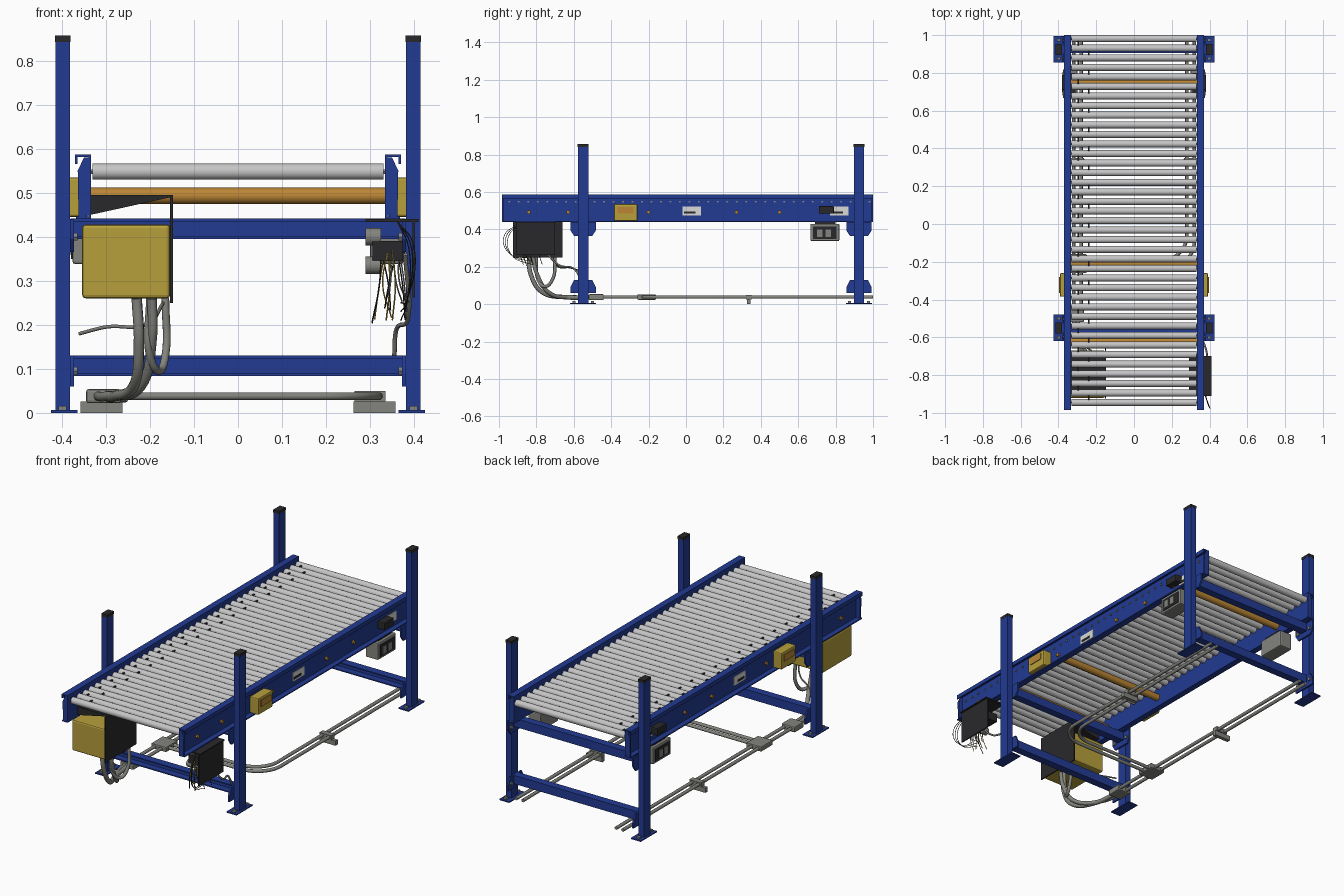
import bpy, bmesh, math, random
from mathutils import Vector, Matrix

if "Cube" in bpy.data.objects:
    bpy.data.objects.remove(bpy.data.objects["Cube"])

random.seed(4)


def mat(name, r, g, b):
    m = bpy.data.materials.new(name)
    m.diffuse_color = (r, g, b, 1)
    m.use_nodes = True
    m.node_tree.nodes["Principled BSDF"].inputs["Base Color"].default_value = m.diffuse_color
    return m


BLUE = mat("blue paint", 0.016, 0.043, 0.29)
STEEL = mat("roller steel", 0.56, 0.56, 0.57)
ORANGE = mat("orange roller", 0.50, 0.24, 0.035)
GOLD = mat("yellow cover", 0.47, 0.35, 0.045)
DARK = mat("dark plastic", 0.022, 0.022, 0.024)
GREY = mat("conduit grey", 0.23, 0.23, 0.21)
WHITE = mat("label white", 0.7, 0.7, 0.68)


def finish(name, bm, m, smooth=False):
    bmesh.ops.recalc_face_normals(bm, faces=bm.faces)
    me = bpy.data.meshes.new(name)
    bm.to_mesh(me)
    bm.free()
    me.materials.append(m)
    ob = bpy.data.objects.new(name, me)
    bpy.context.collection.objects.link(ob)
    if smooth:
        bpy.context.view_layer.objects.active = ob
        ob.select_set(True)
        bpy.ops.object.shade_smooth_by_angle(angle=math.radians(40))
        ob.select_set(False)
    return ob


def box(name, x, y, z, m, bevel=0.0):
    """Box from (min, max) ranges."""
    bm = bmesh.new()
    bmesh.ops.create_cube(bm, size=1)
    for v in bm.verts:
        v.co = Vector([(r[0] + r[1]) / 2 + c * (r[1] - r[0]) for r, c in zip((x, y, z), v.co)])
    if bevel:
        bmesh.ops.bevel(bm, geom=bm.edges[:], offset=bevel, segments=2, affect='EDGES', profile=0.5)
    return finish(name, bm, m)


def sided(s, a, b):
    """Range mirrored to side s."""
    return (min(s * a, s * b), max(s * a, s * b))


def prism(name, pts, axis, a, b, m):
    """Extrude a 2D outline along x (points y,z) or y (points x,z)."""
    bm = bmesh.new()
    place = (lambda p: (a, p[0], p[1])) if axis == 'x' else (lambda p: (p[0], a, p[1]))
    f = bm.faces.new([bm.verts.new(place(p)) for p in pts])
    ext = bmesh.ops.extrude_face_region(bm, geom=[f])
    d = Vector((b - a, 0, 0)) if axis == 'x' else Vector((0, b - a, 0))
    bmesh.ops.translate(bm, vec=d, verts=[g for g in ext['geom'] if isinstance(g, bmesh.types.BMVert)])
    return finish(name, bm, m)


def rod(name, x0, x1, y, z, r, m, seg=20):
    """Cylinder along x."""
    bm = bmesh.new()
    bmesh.ops.create_cone(bm, cap_ends=True, segments=seg, radius1=r, radius2=r, depth=x1 - x0,
                          matrix=Matrix.Translation(((x0 + x1) / 2, y, z)) @ Matrix.Rotation(math.pi / 2, 4, 'Y'))
    return finish(name, bm, m, True)


def tube(name, pts, r, m, smooth=True, res=3):
    """Round tube along a path, converted to mesh."""
    cu = bpy.data.curves.new(name, 'CURVE')
    cu.dimensions = '3D'
    cu.bevel_depth, cu.bevel_resolution, cu.use_fill_caps = r, res, True
    cu.resolution_u = 8
    if smooth:
        sp = cu.splines.new('BEZIER')
        sp.bezier_points.add(len(pts) - 1)
        for bp, p in zip(sp.bezier_points, pts):
            bp.co = p
            bp.handle_left_type = bp.handle_right_type = 'AUTO'
    else:
        sp = cu.splines.new('POLY')
        sp.points.add(len(pts) - 1)
        for pp, p in zip(sp.points, pts):
            pp.co = (*p, 1)
    cu.materials.append(m)
    ob = bpy.data.objects.new(name, cu)
    bpy.context.collection.objects.link(ob)
    bpy.context.view_layer.objects.active = ob
    ob.select_set(True)
    bpy.ops.object.convert(target='MESH')
    bpy.ops.object.shade_smooth_by_angle(angle=math.radians(50))
    ob.select_set(False)


# Roller bed with drive bands
PITCH, R, ZR = 0.0507, 0.0185, 0.548
ys = [-0.1847 + PITCH * k for k in range(-15, 24)]
for i, y in enumerate(ys):
    rod("roller", -0.33, 0.33, y, ZR, R, STEEL)
    rod("roller_axle", -0.345, 0.345, y, ZR, 0.006, GREY, 6)
    if i:
        x = -0.24 if i % 2 else -0.295
        box("drive_band", (x - 0.004, x + 0.004), (y - PITCH, y), (ZR + 0.006, ZR + 0.012), DARK)
for y in (-0.62, -0.21, 0.75):
    rod("drive_roller", -0.335, 0.335, y, 0.493, 0.0185, ORANGE)

# Side rails: channels opening outward, with end brackets
rail = [(0.334, 0.44), (0.368, 0.44), (0.368, 0.446), (0.34, 0.446), (0.34, 0.581),
        (0.364, 0.581), (0.364, 0.565), (0.37, 0.565), (0.37, 0.587), (0.334, 0.587)]
bracket = [(0.336, 0.45), (0.362, 0.44), (0.364, 0.55), (0.35, 0.58), (0.336, 0.58)]
for s in (-1, 1):
    prism("side_rail", [(s * x, z) for x, z in rail], 'y', -0.985, 1.0, BLUE)
    for y in (-0.985, 0.99):
        prism("rail_end_bracket", [(s * x, z) for x, z in bracket], 'y', y, y + 0.01, BLUE)
    # Rail fittings
    box("rail_yellow_module", sided(s, 0.34, 0.392), (-0.385, -0.26), (0.445, 0.535), GOLD, 0.006)
    box("module_plate", sided(s, 0.392, 0.396), (-0.365, -0.28), (0.485, 0.52), ORANGE)
    box("rail_sensor", sided(s, 0.34, 0.382), (0.71, 0.79), (0.485, 0.525), DARK, 0.004)
    for y in (0.03, 0.82):
        box("rail_label", sided(s, 0.34, 0.343), (y - 0.05, y + 0.05), (0.475, 0.522), WHITE)
        box("label_print", sided(s, 0.343, 0.345), (y - 0.04, y + 0.02), (0.484, 0.496), DARK)
    for y in (-0.84, -0.63, -0.2, 0.27, 0.5, 0.73):
        rod("rail_bolt", *sided(s, 0.34, 0.35), y, 0.492, 0.01, ORANGE, 8)

# Legs
for py in (-0.55, 0.925):
    for s in (-1, 1):
        box("leg_post", sided(s, 0.381, 0.415), (py - 0.028, py + 0.028), (0, 0.842), BLUE)
        box("post_cap", sided(s, 0.380, 0.416), (py - 0.029, py + 0.029), (0.842, 0.857), DARK)
        box("foot_plate", sided(s, 0.365, 0.425), (py - 0.07, py + 0.07), (0, 0.006), BLUE)
        for fy in (-0.05, 0.05):
            box("foot_bolt", sided(s, 0.39, 0.408), (py + fy - 0.008, py + fy + 0.008), (0.006, 0.016), GREY)
        # Gusset plates holding the cross beams
        for z0, z1, c in ((0.365, 0.44, 0), (0.06, 0.13, 1)):
            k = 0.02 if c == 0 else 0.0
            g = [(py - 0.068 + k, z0), (py + 0.068 - k, z0), (py + 0.068, z0 + 0.03),
                 (py + 0.068 - 0.02 + k, z1), (py - 0.048 - k, z1), (py - 0.068, z0 + 0.03)]
            prism("gusset_plate", g, 'x', s * 0.372, s * 0.381, BLUE)
            for by in (-0.045, 0.045):
                rod("gusset_bolt", *sided(s, 0.364, 0.372), py + by, z0 + 0.035, 0.01, GREY, 6)
    # Cross beams: channel section
    for z0 in (0.395, 0.084):
        box("cross_beam_web", (-0.38, 0.38), (py + 0.015, py + 0.021), (z0, z0 + 0.046), BLUE)
        for zz in (z0, z0 + 0.04):
            box("cross_beam_flange", (-0.38, 0.38), (py - 0.021, py + 0.015), (zz, zz + 0.006), BLUE)

# Large yellow drive cover with dark back plate
box("drive_cover", (-0.354, -0.154), (-0.92, -0.67), (0.26, 0.428), GOLD, 0.008)
box("drive_back_plate", (-0.154, -0.148), (-0.925, -0.66), (0.25, 0.495), DARK)
prism("drive_bracket", [(-0.334, 0.495), (-0.334, 0.45), (-0.152, 0.49), (-0.152, 0.495)], 'y', -0.9, -0.68, DARK)

# Control panel under the right rail
box("control_panel_side", (0.396, 0.402), (-0.91, -0.70), (0.262, 0.436), DARK)
box("control_panel_top", (0.29, 0.41), (-0.91, -0.70), (0.434, 0.44), DARK)
box("control_unit", (0.305, 0.375), (-0.86, -0.74), (0.345, 0.39), DARK)
for z in (0.40, 0.335):
    rod("control_button", 0.29, 0.325, -0.84, z, 0.02, GREY, 12)
for i in range(12):
    y, x = random.uniform(-0.88, -0.76), random.uniform(0.32, 0.37)
    tube("control_wire", [(x, y, 0.37), (x + random.uniform(-0.02, 0.02), y - 0.02, 0.29),
                          (x + random.uniform(-0.03, 0.03), y, random.uniform(0.2, 0.26))],
         0.0018, (DARK, GREY, GOLD)[i % 3], res=1)
for i in range(3):
    tube("loop_wire", [(0.36, -0.86, 0.44), (0.39 + i * 0.006, -0.95 - i * 0.012, 0.36),
                       (0.385, -0.93, 0.26), (0.37, -0.82, 0.21 + i * 0.02)], 0.0015, DARK, res=1)
tube("panel_cable", [(0.38, -0.8, 0.36), (0.385, -0.68, 0.21), (0.36, -0.6, 0.19), (0.355, -0.56, 0.13)], 0.005, GREY)

# Junction boxes under the rails near the back
for s in (-1, 1):
    box("rear_box", sided(s, 0.30, 0.376), (0.665, 0.82), (0.338, 0.43), GREY, 0.006)
    box("rear_box_mount", sided(s, 0.31, 0.36), (0.69, 0.80), (0.43, 0.442), DARK)
    box("rear_box_panel", sided(s, 0.376, 0.379), (0.68, 0.805), (0.35, 0.415), DARK)
    for y in (0.70, 0.745):
        box("rear_box_socket", sided(s, 0.379, 0.382), (y, y + 0.03), (0.36, 0.40), GREY)

# Floor conduits, junction blocks and clamps
for i, x in enumerate((0.28, 0.32)):
    tube("left_conduit", [(-x, -0.5, 0.038), (-x, 1.0, 0.038)], 0.009, GREY, False)
    yc = -0.19 - 0.04 * i
    rb = 0.13 + 0.01 * i
    bend = [(x - rb + rb * math.sin(t), yc + rb - rb * math.cos(t), 0.038)
            for t in [k * math.pi / 20 for k in range(11)]]
    tube("right_conduit", [(-0.28, yc, 0.038)] + bend + [(x, 1.0, 0.038)], 0.009, GREY, False)
for s in (-1, 1):
    box("floor_block", sided(s, 0.262, 0.358), (0.325, 0.345), (0, 0.026), GREY)
    box("conduit_strap", sided(s, 0.265, 0.335), (0.32, 0.35), (0.026, 0.05), GREY)
box("conduit_junction", (-0.34, -0.25), (-0.26, -0.16), (0.024, 0.052), GREY, 0.005)
box("conduit_fitting", (-0.345, -0.265), (-0.52, -0.44), (0.022, 0.054), GREY, 0.006)

# Flexible hoses from the drive cover
tube("flex_hose", [(-0.23, -0.84, 0.26), (-0.225, -0.83, 0.16), (-0.235, -0.77, 0.065),
                   (-0.28, -0.65, 0.038), (-0.3, -0.5, 0.038)], 0.012, GREY)
tube("flex_hose", [(-0.195, -0.82, 0.26), (-0.195, -0.80, 0.17), (-0.22, -0.73, 0.06),
                   (-0.3, -0.6, 0.038), (-0.32, -0.5, 0.038)], 0.011, GREY)
tube("flex_hose_loop", [(-0.2, -0.80, 0.26), (-0.2, -0.79, 0.13), (-0.18, -0.755, 0.095),
                        (-0.165, -0.715, 0.13), (-0.165, -0.70, 0.26)], 0.009, GREY)
tube("beam_cable", [(-0.17, -0.72, 0.25), (-0.2, -0.69, 0.205), (-0.3, -0.62, 0.195), (-0.36, -0.57, 0.18)], 0.004, GREY)
